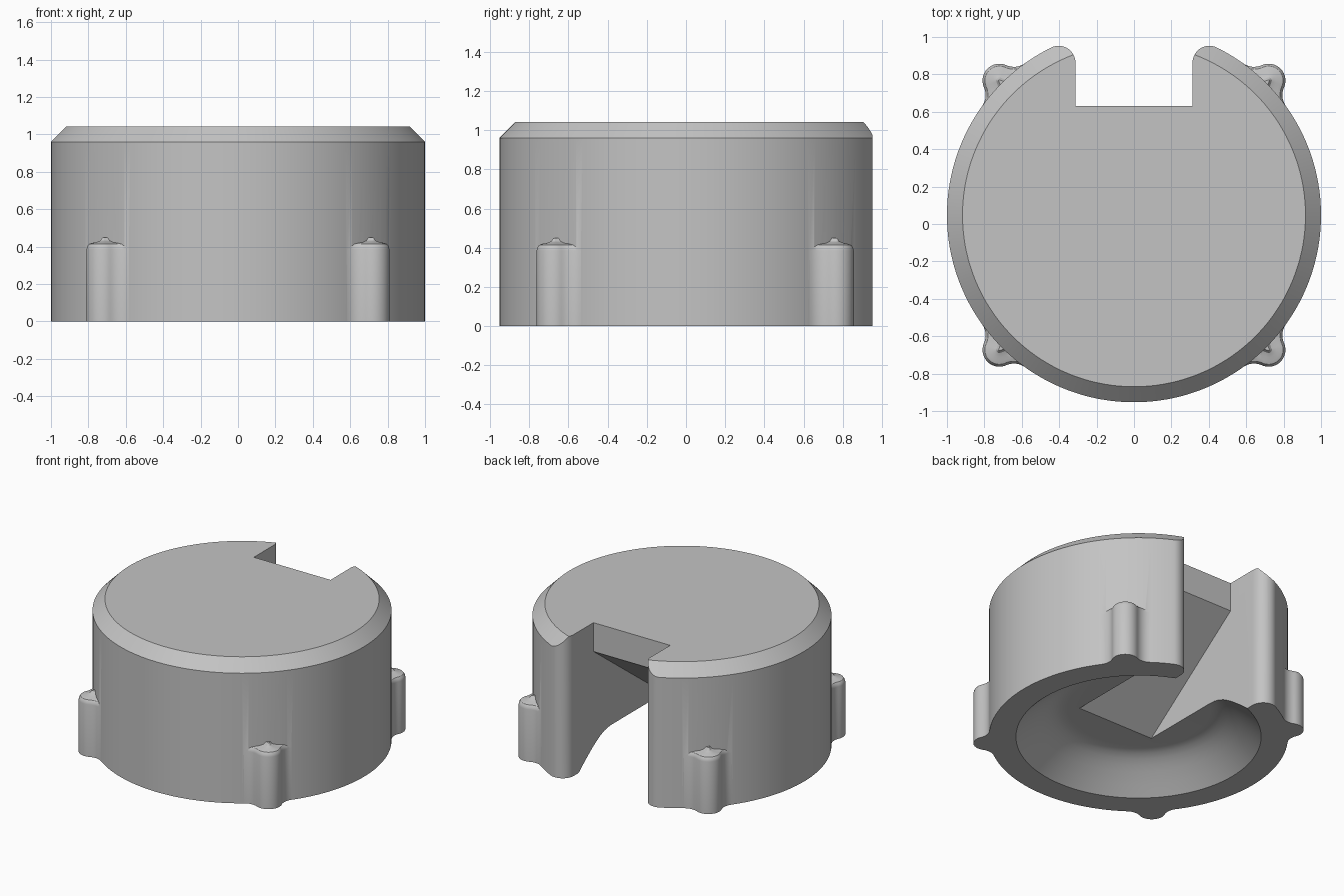
import bpy
import bmesh
from math import sin, cos, pi, sqrt, atan2, acos, radians

if "Cube" in bpy.data.objects:
    bpy.data.objects.remove(bpy.data.objects["Cube"], do_unlink=True)

CY = 0.047           # cylinder axis offset along y
SLOT = 0.313         # half width of the slot
WALL = 0.585         # slot end wall, measured from the axis
CEILING = 0.21       # height of the recess ceiling
SEGMENTS = 144

grey = bpy.data.materials.new("plain_grey")
grey.use_nodes = True
grey.diffuse_color = (0.55, 0.55, 0.55, 1)
grey.node_tree.nodes["Principled BSDF"].inputs["Base Color"].default_value = (0.55, 0.55, 0.55, 1)


def loft(name, rings):
    """Closed solid through rings of equal point count."""
    bm = bmesh.new()
    loops = [[bm.verts.new(p) for p in ring] for ring in rings]
    n = len(loops[0])
    for low, high in zip(loops, loops[1:]):
        for i in range(n):
            j = (i + 1) % n
            bm.faces.new((low[i], low[j], high[j], high[i]))
    bm.faces.new(loops[0][::-1])
    bm.faces.new(loops[-1])
    bmesh.ops.recalc_face_normals(bm, faces=bm.faces)
    mesh = bpy.data.meshes.new(name)
    bm.to_mesh(mesh)
    bm.free()
    mesh.materials.append(grey)
    obj = bpy.data.objects.new(name, mesh)
    bpy.context.collection.objects.link(obj)
    return obj


def revolve(name, profile):
    return loft(name, [[(r * cos(2 * pi * i / SEGMENTS), CY + r * sin(2 * pi * i / SEGMENTS), z)
                        for i in range(SEGMENTS)] for r, z in profile])


def arc(cx, cy, r, start, end, steps):
    return [(cx + r * cos(start + (end - start) * i / steps),
             cy + r * sin(start + (end - start) * i / steps)) for i in range(steps + 1)]


def combine(target, tool, operation):
    """Apply a boolean and discard the tool."""
    tool.hide_render = True
    mod = target.modifiers.new(tool.name, "BOOLEAN")
    mod.operation = operation
    mod.solver = "EXACT"
    mod.object = tool
    bpy.context.view_layer.objects.active = target
    bpy.ops.object.modifier_apply(modifier=mod.name)
    bpy.data.objects.remove(tool, do_unlink=True)


def lug_outline(d):
    """Rounded lug blended into the cylinder, shrunk by d; u is radial."""
    centre, lug_r, fillet_r = 1.018, 0.09, 0.1
    far = 1 + fillet_r
    gap = lug_r + fillet_r
    g = acos((far ** 2 + centre ** 2 - gap ** 2) / (2 * far * centre))
    fx, fy = far * cos(g), far * sin(g)
    tangent = atan2(fy, fx - centre)
    half = [(0.9 * cos(g), 0.9 * sin(g))]
    half += arc(fx, fy, fillet_r + d, g + pi, tangent + pi, 8)
    half += arc(centre, 0, lug_r - d, tangent, 0, 10)[1:]
    return half + [(u, -t) for u, t in half[-2::-1]]


# Main drum with chamfered top
body = revolve("cap_body", [(1, 0), (1, 0.96), (0.917, 1.043)])

# Four side lugs with softened tops
lug_layers = [(0, 0), (0.385, 0), (0.402, 0.004), (0.414, 0.013), (0.42, 0.03),
              (0.423, 0.05), (0.432, 0.073), (0.45, 0.086)]
for k in range(4):
    a = radians(45 + 90 * k)
    lug = loft("lug", [[(u * cos(a) - t * sin(a), CY + u * sin(a) + t * cos(a), z)
                        for u, t in lug_outline(d)] for z, d in lug_layers])
    combine(body, lug, "UNION")

# Shallow bowl recess underneath
recess = revolve("recess_cutter", [(0.867, -0.04), (0.82, 0), (0.75, 0.062), (0.68, 0.12),
                                   (0.64, 0.15), (0.6, 0.176), (0.56, 0.196),
                                   (0.52, 0.207), (0.48, CEILING)])
combine(body, recess, "DIFFERENCE")

# Slot through the back, with rounded outer corners
R = 0.09
cx = SLOT + R
cy = sqrt((1 - R) ** 2 - cx ** 2)
side = [(SLOT, WALL)] + arc(cx, cy, R, pi, atan2(cy, cx), 12)
side += [(cx * 1.3, cy * 1.3)]
plan = side + [(-x, y) for x, y in reversed(side)]
slot = loft("slot_cutter", [[(x, y + CY, z) for x, y in plan] for z in (-0.2, 1.3)])
combine(body, slot, "DIFFERENCE")

# Sloping passage from the slot down into the recess
ramp = [(-0.24, CEILING), (WALL, 0.83), (WALL + 0.1, 0.83), (WALL + 0.1, -0.2), (-0.24, -0.2)]
passage = loft("passage_cutter", [[(x, y + CY, z) for y, z in ramp] for x in (-SLOT, SLOT)])
combine(body, passage, "DIFFERENCE")

# Smooth shading with crisp edges
bpy.ops.object.select_all(action="DESELECT")
body.select_set(True)
bpy.context.view_layer.objects.active = body
bpy.ops.object.shade_smooth_by_angle(angle=radians(30))
